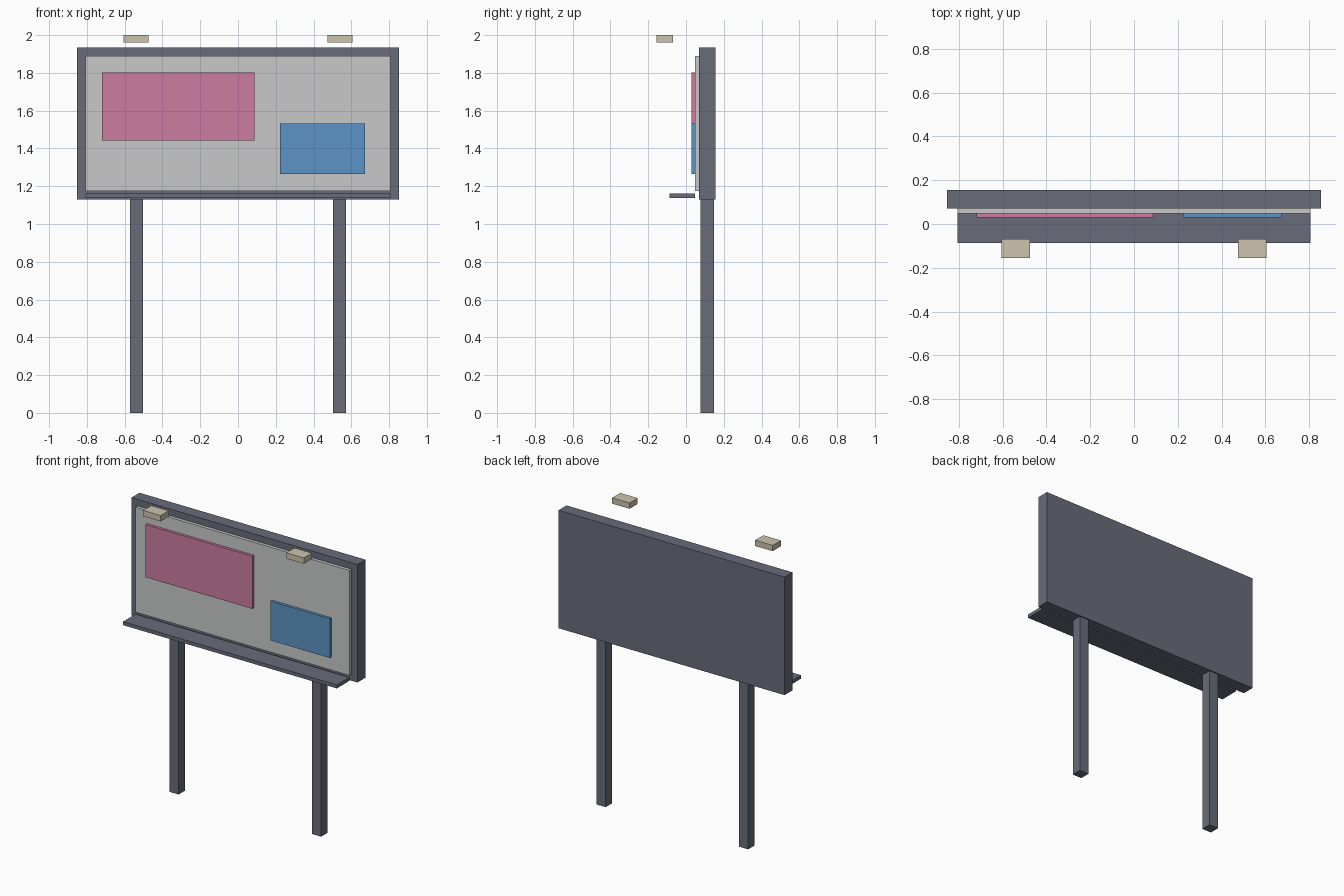
import bpy

if "Cube" in bpy.data.objects:
    bpy.data.objects.remove(bpy.data.objects["Cube"], do_unlink=True)


def linear(c):
    c /= 255
    return c / 12.92 if c <= 0.04045 else ((c + 0.055) / 1.055) ** 2.4


def material(name, r, g, b):
    m = bpy.data.materials.new(name)
    m.use_nodes = True
    colour = (linear(r), linear(g), linear(b), 1)
    m.diffuse_color = colour
    m.node_tree.nodes["Principled BSDF"].inputs["Base Color"].default_value = colour
    return m


def box(name, x, y, z, mat):
    """Box spanning the given (low, high) range on each axis."""
    spans = (x, y, z)
    bpy.ops.mesh.primitive_cube_add(size=1, location=[(a + b) / 2 for a, b in spans])
    ob = bpy.context.object
    ob.name = name
    ob.scale = [b - a for a, b in spans]
    bpy.ops.object.transform_apply(location=False, rotation=False, scale=True)
    ob.data.materials.append(mat)
    return ob


steel = material("slate grey", 104, 108, 122)
white = material("pale grey", 200, 201, 202)
pink = material("rose pink", 203, 124, 161)
blue = material("sky blue", 92, 148, 197)
cream = material("warm cream", 204, 196, 173)

# Backing board and display face
box("backing_board", (-0.853, 0.853), (0.07, 0.156), (1.13, 1.935), steel)
box("display_face", (-0.807, 0.807), (0.048, 0.07), (1.174, 1.89), white)

# Raised poster blocks
box("pink_poster", (-0.72, 0.087), (0.03, 0.048), (1.443, 1.802), pink)
box("blue_poster", (0.223, 0.673), (0.03, 0.048), (1.264, 1.532), blue)

# Service ledge below the face
box("ledge", (-0.807, 0.807), (-0.087, 0.048), (1.137, 1.161), steel)

# Posts and floating lamps, one on each side
for side, s in (("right", -1), ("left", 1)):
    px, lx = 0.538 * s, 0.54 * s
    box(side + "_post", (px - 0.035, px + 0.035), (0.078, 0.148), (0, 1.13), steel)
    box(side + "_lamp", (lx - 0.066, lx + 0.066), (-0.156, -0.069), (1.96, 2), cream)
